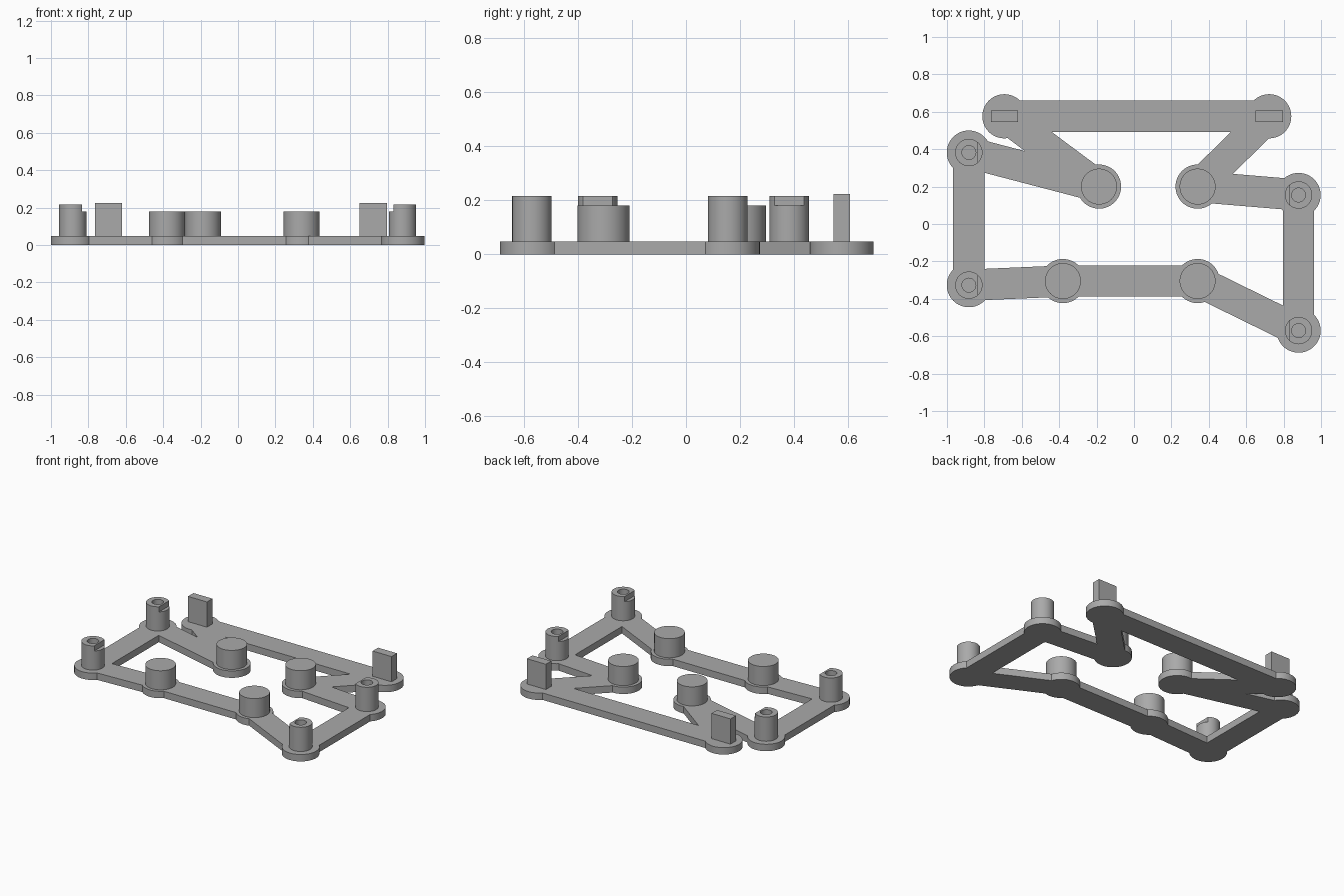
import bpy
import math
from mathutils import Vector

cube = bpy.data.objects.get("Cube")
if cube:
    bpy.data.objects.remove(cube, do_unlink=True)

# Single plastic colour
grey = bpy.data.materials.new("plain grey")
colour = (0.4, 0.4, 0.4, 1)
grey.use_nodes = True
grey.diffuse_color = colour
for node in grey.node_tree.nodes:
    if node.type == 'BSDF_PRINCIPLED':
        node.inputs["Base Color"].default_value = colour

PLATE = 0.048      # frame thickness
PEG_TOP = 0.18
TUBE_TOP = 0.216
TAB_TOP = 0.223


def cylinder(name, x, y, radius, z0, z1):
    bpy.ops.mesh.primitive_cylinder_add(
        vertices=64, radius=radius, depth=z1 - z0, location=(x, y, (z0 + z1) / 2))
    obj = bpy.context.object
    obj.name = name
    obj.data.materials.append(grey)
    return obj


def box(name, x, y, sx, sy, z0, z1, angle=0):
    bpy.ops.mesh.primitive_cube_add(
        size=1, location=(x, y, (z0 + z1) / 2), rotation=(0, 0, angle))
    obj = bpy.context.object
    obj.name = name
    obj.scale = (sx, sy, z1 - z0)
    bpy.ops.object.transform_apply(location=False, rotation=False, scale=True)
    obj.data.materials.append(grey)
    return obj


def combine(target, other, operation):
    mod = target.modifiers.new("combine", 'BOOLEAN')
    mod.operation = operation
    mod.solver = 'EXACT'
    mod.object = other
    bpy.context.view_layer.objects.active = target
    bpy.ops.object.modifier_apply(modifier=mod.name)
    bpy.data.objects.remove(other, do_unlink=True)


def smooth(obj):
    bpy.ops.object.select_all(action='DESELECT')
    obj.select_set(True)
    bpy.context.view_layer.objects.active = obj
    bpy.ops.object.shade_smooth_by_angle(angle=math.radians(30))


# Mounting points joined by the frame
points = {
    "back_right": (-0.693, 0.576), "back_left": (0.723, 0.576),
    "side_right_back": (-0.883, 0.382), "side_right_front": (-0.883, -0.327),
    "side_left_back": (0.88, 0.155), "side_left_front": (0.88, -0.57),
    "inner_right": (-0.187, 0.2), "inner_left": (0.34, 0.2),
    "front_right": (-0.38, -0.305), "front_left": (0.34, -0.305),
}
links = [
    ("back_right", "back_left"), ("back_right", "inner_right"),
    ("inner_right", "side_right_back"), ("side_right_back", "side_right_front"),
    ("side_right_front", "front_right"), ("front_right", "front_left"),
    ("front_left", "side_left_front"), ("side_left_front", "side_left_back"),
    ("side_left_back", "inner_left"), ("inner_left", "back_left"),
]

# Flat frame: round pads united with straight bars
frame = None
for x, y in points.values():
    pad = cylinder("pad", x, y, 0.118, 0, PLATE)
    if frame is None:
        frame = pad
        frame.name = "frame"
    else:
        combine(frame, pad, 'UNION')
for a, b in links:
    p, q = Vector(points[a]), Vector(points[b])
    d, mid = q - p, (p + q) / 2
    bar = box("bar", mid.x, mid.y, d.length, 0.167, 0, PLATE, math.atan2(d.y, d.x))
    combine(frame, bar, 'UNION')
smooth(frame)

# Solid support pegs
for key in ("inner_right", "inner_left", "front_right", "front_left"):
    smooth(cylinder(key + "_peg", *points[key], 0.096, PLATE, PEG_TOP))

# Bored screw posts with a flat step on the inward side
for key, (x, y) in points.items():
    if key.startswith("side"):
        post = cylinder(key + "_screw_post", x, y, 0.073, PLATE, TUBE_TOP)
        combine(post, cylinder("bore", x, y, 0.037, PLATE + 0.002, 0.3), 'DIFFERENCE')
        inward = -math.copysign(1, x)
        step = box("step", x + inward * 0.098, y, 0.1, 0.3, PEG_TOP, 0.3)
        combine(post, step, 'DIFFERENCE')
        smooth(post)

# Upright tabs at the back corners
for key in ("back_right", "back_left"):
    x, y = points[key]
    box(key + "_tab", x, y, 0.145, 0.06, PLATE, TAB_TOP)
